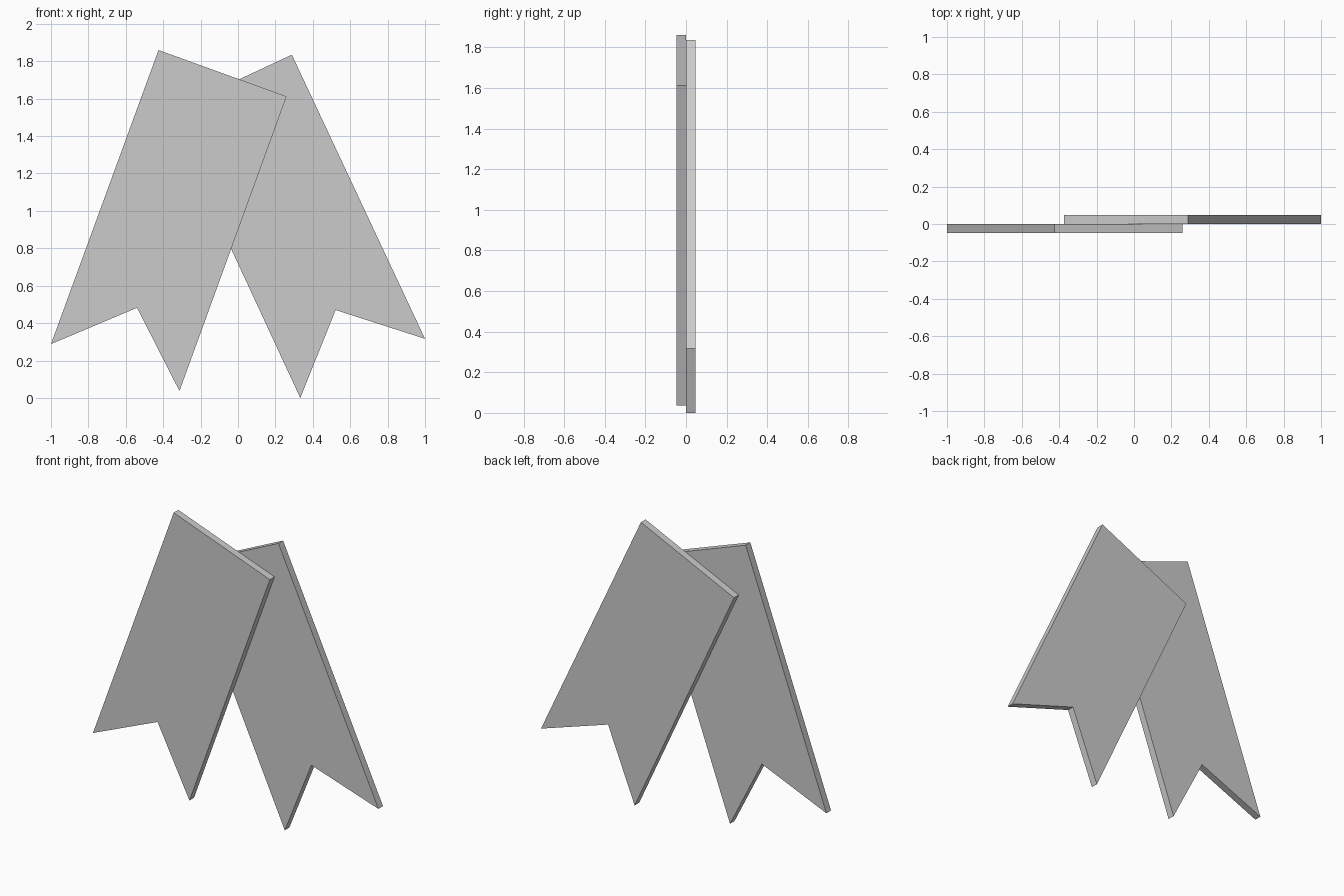
import bpy
import bmesh

cube = bpy.data.objects.get("Cube")
if cube:
    bpy.data.objects.remove(cube, do_unlink=True)

grey = bpy.data.materials.new("plain grey")
grey.use_nodes = True
colour = (0.6, 0.6, 0.6, 1.0)
grey.diffuse_color = colour
grey.node_tree.nodes["Principled BSDF"].inputs["Base Color"].default_value = colour


def ribbon(name, outline, y_front, y_back):
    """Extrude a flat x-z outline into a slab between two depths."""
    bm = bmesh.new()
    face = bm.faces.new([bm.verts.new((x, y_front, z)) for x, z in outline])
    slab = bmesh.ops.extrude_face_region(bm, geom=[face], use_keep_orig=True)
    moved = [v for v in slab["geom"] if isinstance(v, bmesh.types.BMVert)]
    bmesh.ops.translate(bm, verts=moved, vec=(0, y_back - y_front, 0))
    bmesh.ops.recalc_face_normals(bm, faces=bm.faces)
    mesh = bpy.data.meshes.new(name)
    bm.to_mesh(mesh)
    bm.free()
    mesh.materials.append(grey)
    obj = bpy.data.objects.new(name, mesh)
    bpy.context.collection.objects.link(obj)
    return obj


# Front ribbon tail: two top corners, inner tip, notch, outer tip
ribbon("front_ribbon_tail",
       [(-0.425, 1.86), (0.26, 1.612), (-0.313, 0.037), (-0.54, 0.482), (-1.0, 0.288)],
       -0.047, 0.0)

# Rear ribbon tail, leaning the other way behind the first
ribbon("rear_ribbon_tail",
       [(0.288, 1.835), (1.0, 0.316), (0.522, 0.47), (0.333, 0.0), (-0.375, 1.526)],
       0.0, 0.047)
